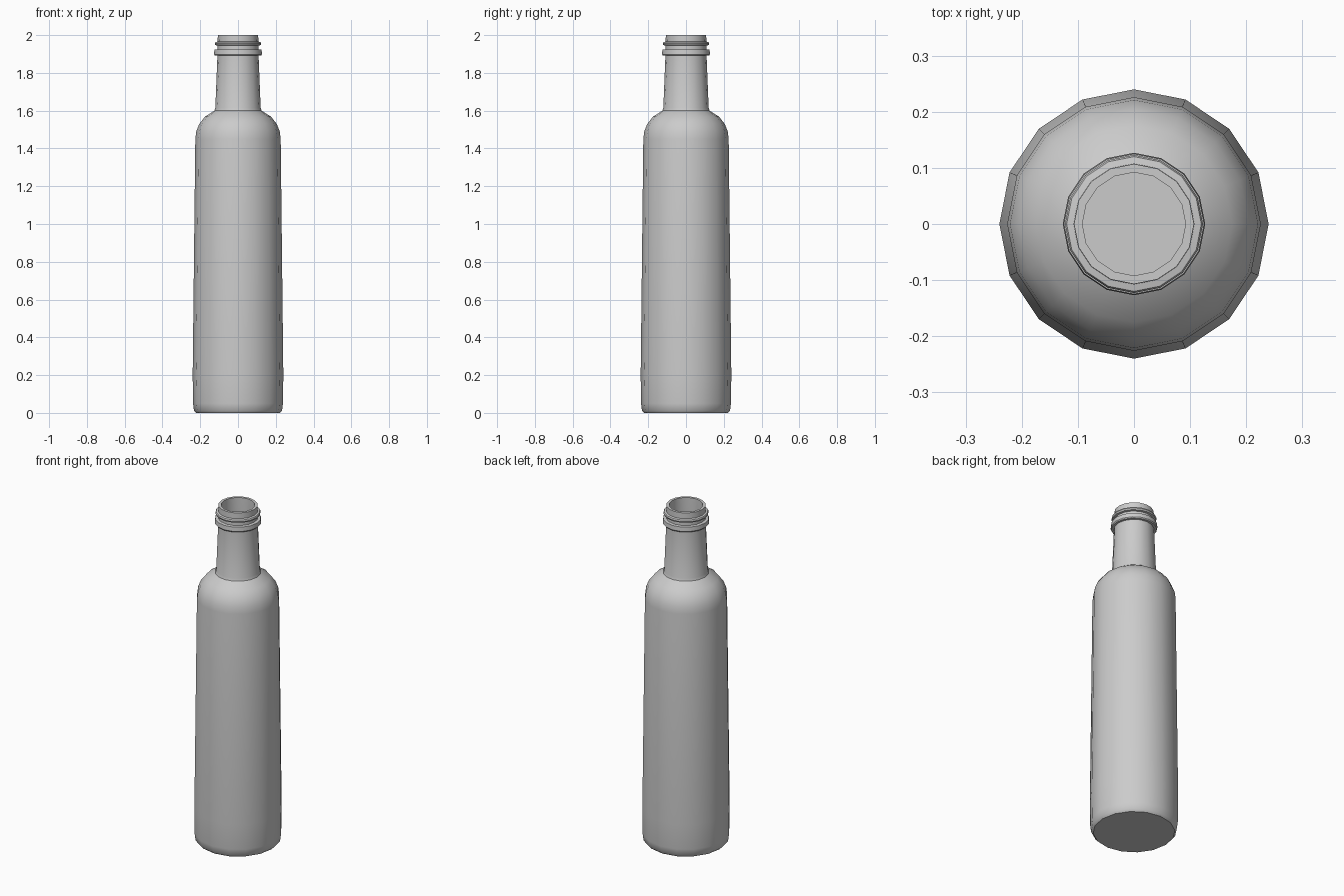
import bpy, bmesh
from math import cos, sin, tau, radians

cube = bpy.data.objects.get("Cube")
if cube:
    bpy.data.objects.remove(cube, do_unlink=True)

SIDES = 16

glass = bpy.data.materials.new("grey glass")
glass.use_nodes = True
grey = (0.6, 0.6, 0.6, 1)
glass.diffuse_color = grey
glass.node_tree.nodes["Principled BSDF"].inputs["Base Color"].default_value = grey


def lathe(name, profile, closed=False):
    """Revolve (radius, height) points about z; open profiles get end caps."""
    bm = bmesh.new()
    rings = [[bm.verts.new((r * cos(tau * i / SIDES), r * sin(tau * i / SIDES), z))
              for i in range(SIDES)] for r, z in profile]
    pairs = list(zip(rings, rings[1:]))
    if closed:
        pairs.append((rings[-1], rings[0]))
    else:
        bm.faces.new(rings[0][::-1])
        bm.faces.new(rings[-1])
    for low, high in pairs:
        for i in range(SIDES):
            j = (i + 1) % SIDES
            bm.faces.new((low[i], low[j], high[j], high[i]))
    bmesh.ops.recalc_face_normals(bm, faces=bm.faces)
    mesh = bpy.data.meshes.new(name)
    bm.to_mesh(mesh)
    bm.free()
    mesh.materials.append(glass)
    obj = bpy.data.objects.new(name, mesh)
    bpy.context.collection.objects.link(obj)
    bpy.ops.object.select_all(action="DESELECT")
    obj.select_set(True)
    bpy.context.view_layer.objects.active = obj
    bpy.ops.object.shade_smooth_by_angle(angle=radians(35))
    return obj


# Outer wall from base to lip, then the hollow inside down to its floor
outside = [(0.222, 0), (0.233, 0.012), (0.238, 0.05), (0.24, 0.2),
           (0.226, 1.45), (0.221, 1.49), (0.205, 1.53), (0.175, 1.568),
           (0.125, 1.6), (0.12, 1.615), (0.109, 1.89), (0.107, 2)]
inside = [(0.092, 2), (0.092, 1.89), (0.104, 1.6), (0.16, 1.55),
          (0.205, 1.45), (0.22, 0.2), (0.205, 0.03)]
lathe("bottle_body", outside + inside)

# Collar below the screw thread
lathe("neck_collar", [(0.1, 1.892), (0.123, 1.892), (0.127, 1.898),
                      (0.125, 1.923), (0.1, 1.926)], closed=True)

# Thread bead
lathe("thread_ring", [(0.1, 1.943), (0.12, 1.947), (0.123, 1.955),
                      (0.12, 1.963), (0.1, 1.967)], closed=True)
